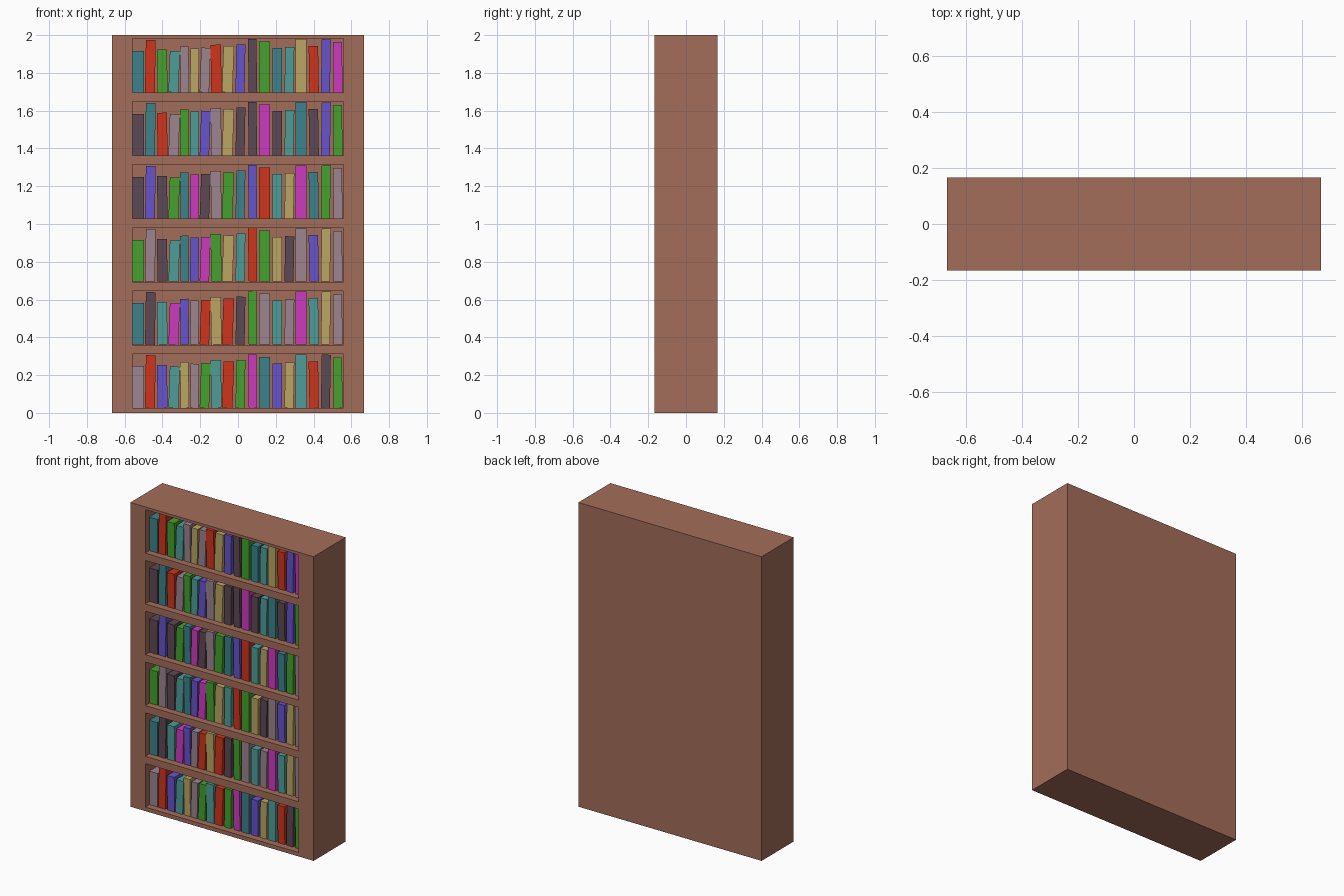
import bpy, math
from mathutils import Vector

if "Cube" in bpy.data.objects:
    bpy.data.objects.remove(bpy.data.objects["Cube"])


def material(name, hexcode):
    # sRGB hex to linear viewport colour
    rgb = [int(hexcode[i:i + 2], 16) / 255 for i in (0, 2, 4)]
    m = bpy.data.materials.new(name)
    m.diffuse_color = (*[((c + 0.055) / 1.055) ** 2.4 for c in rgb], 1)
    m.use_nodes = True
    m.node_tree.nodes["Principled BSDF"].inputs["Base Color"].default_value = m.diffuse_color
    return m


def box(name, size, loc, mat=None, lean=0):
    bpy.ops.mesh.primitive_cube_add(size=1)
    bm_ob = bpy.context.object
    for v in bm_ob.data.vertices:
        v.co = v.co * Vector(size)
    bm_ob.name = name
    bm_ob.location = loc
    bm_ob.rotation_euler.y = math.radians(lean)
    if mat:
        bm_ob.data.materials.append(mat)
    return bm_ob


W, D, H = 1.333, 0.333, 2.0
ROWS, PITCH, FLOOR, OPEN_H = 6, 0.334, 0.026, 0.286
OPEN_X, BACK = 0.558, 0.12

wood = material("wood", "A36D5A")
covers = {
    "T": material("light_teal", "4F9E98"), "D": material("dark_teal", "3C828A"),
    "R": material("red", "CF341C"), "G": material("green", "43A12D"),
    "P": material("mauve", "9C8590"), "C": material("tan", "BCA663"),
    "B": material("blue", "6653CB"), "K": material("charcoal", "5C4953"),
    "M": material("magenta", "CC3BBF"),
}

# Solid case with one recess per shelf
case = box("bookcase", (W, D, H), (0, 0, H / 2), wood)
for r in range(ROWS):
    z = FLOOR + r * PITCH + OPEN_H / 2
    cut_d = BACK + D / 2 + 0.05
    cutter = box("shelf_cutter", (2 * OPEN_X, cut_d, OPEN_H),
                 (0, BACK - cut_d / 2, z), wood)
    cutter.hide_render = True
    cutter.hide_viewport = True
    mod = case.modifiers.new("recess", "BOOLEAN")
    mod.object = cutter
    mod.operation = "DIFFERENCE"
    mod.solver = "EXACT"
bpy.context.view_layer.objects.active = case
for mod in list(case.modifiers):
    bpy.ops.object.modifier_apply(modifier=mod.name)
for ob in [o for o in bpy.data.objects if o.name.startswith("shelf_cutter")]:
    bpy.data.objects.remove(ob)

# One row of books: centre x, thickness, height, lean in degrees
row = [
    (-.528, .060, .220, 0), (-.464, .052, .278, 1), (-.401, .053, .226, -1),
    (-.338, .053, .218, 2), (-.283, .045, .243, -1), (-.230, .045, .233, 1),
    (-.174, .050, .236, 2), (-.116, .055, .252, -1), (-.053, .056, .245, 2),
    (.013, .048, .254, 1), (.077, .045, .283, -1), (.140, .057, .270, 0),
    (.208, .050, .235, 0), (.272, .048, .240, 1), (.333, .058, .282, 0),
    (.401, .050, .246, -1), (.465, .048, .281, 1), (.528, .048, .267, -1),
]
# Cover colours per row, bottom row first
colours = [
    "PRBTCPGTRGMDBCTRKG", "DKTMBPRCRKGPTPMTCP", "GPKTDBMGCTRGCKPBCP",
    "KBKGDMKPGDBRTCMDGP", "KDRPGTBPCKKMKTDKBG", "DRGTPCPRCBKGDTCRBM",
]
FRONT, DEPTH = -0.125, 0.2
for r, keys in enumerate(colours):
    for (x, t, h, lean), key in zip(row, keys):
        box("book", (t, DEPTH, h),
            (x, FRONT + DEPTH / 2, FLOOR + r * PITCH + h / 2 + 0.001),
            covers[key], lean)
